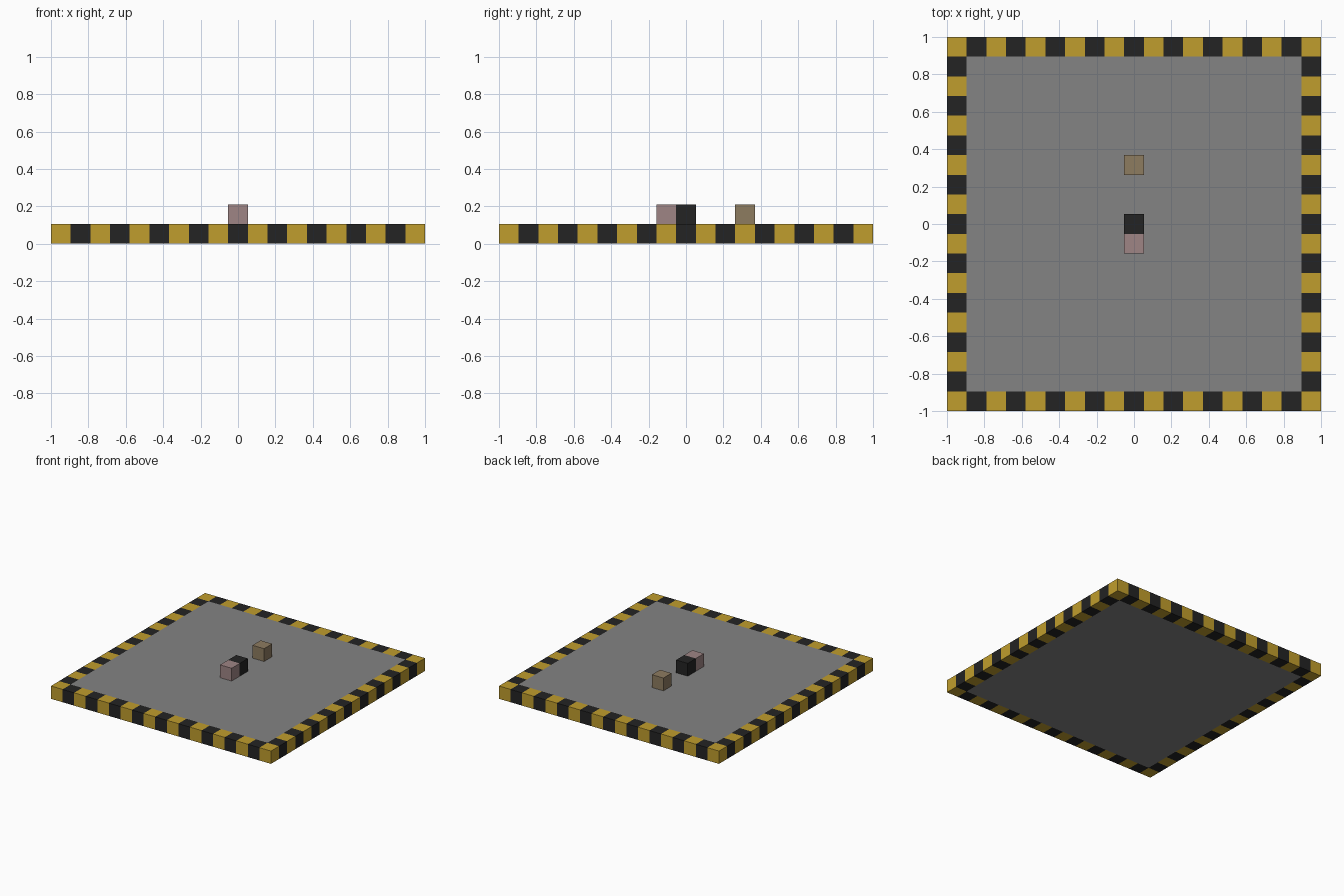
import bpy
import bmesh
from mathutils import Matrix, Vector

if "Cube" in bpy.data.objects:
    bpy.data.objects.remove(bpy.data.objects["Cube"], do_unlink=True)

CELLS = 19
CELL = 2 / CELLS
MID = CELLS // 2


def material(name, rgb):
    mat = bpy.data.materials.new(name)
    mat.use_nodes = True
    mat.diffuse_color = (*rgb, 1)
    mat.node_tree.nodes["Principled BSDF"].inputs["Base Color"].default_value = (*rgb, 1)
    return mat


yellow = material("warning yellow", (0.53, 0.34, 0.026))
black = material("near black", (0.017, 0.017, 0.017))
grey = material("floor grey", (0.23, 0.23, 0.23))
pink = material("dusty pink", (0.345, 0.235, 0.235))
tan = material("dull tan", (0.27, 0.20, 0.118))


def finish(name, bm, mats):
    bmesh.ops.recalc_face_normals(bm, faces=bm.faces)
    mesh = bpy.data.meshes.new(name)
    bm.to_mesh(mesh)
    bm.free()
    for mat in mats:
        mesh.materials.append(mat)
    obj = bpy.data.objects.new(name, mesh)
    bpy.context.collection.objects.link(obj)
    return obj


def box(name, center, size, mat):
    bm = bmesh.new()
    bmesh.ops.create_cube(bm, size=1, matrix=Matrix.Translation(center) @ Matrix.Diagonal((*size, 1)))
    return finish(name, bm, [mat])


def cell_index(co):
    return round(co / CELL) + MID


# Striped border: outer ring of a grid, raised to one cell high
bm = bmesh.new()
bmesh.ops.create_grid(bm, x_segments=CELLS, y_segments=CELLS, size=1)
inner = [f for f in bm.faces
         if max(abs(c) for c in f.calc_center_median()) < 1 - CELL]
bmesh.ops.delete(bm, geom=inner, context="FACES")
raised = bmesh.ops.extrude_face_region(bm, geom=bm.faces[:], use_keep_orig=True)
bmesh.ops.translate(bm, vec=(0, 0, CELL),
                    verts=[v for v in raised["geom"] if isinstance(v, bmesh.types.BMVert)])
bmesh.ops.recalc_face_normals(bm, faces=bm.faces)

# Alternate colours by cell, stepping just inside each face to find its cell
for f in bm.faces:
    p = f.calc_center_median() - f.normal * (CELL / 2)
    f.material_index = (cell_index(p.x) + cell_index(p.y)) % 2
finish("striped_border", bm, [yellow, black])

# Floor slab, flush with the border
floor_side = 2 - 2 * CELL
box("floor_slab", Vector((0, 0, CELL / 2)), (floor_side, floor_side, CELL), grey)

# Small blocks standing on the floor
for name, row, mat in (("front_block", -1, pink),
                       ("centre_block", 0, black),
                       ("back_block", 3, tan)):
    box(name, Vector((0, row * CELL, CELL * 1.5)), (CELL, CELL, CELL), mat)
